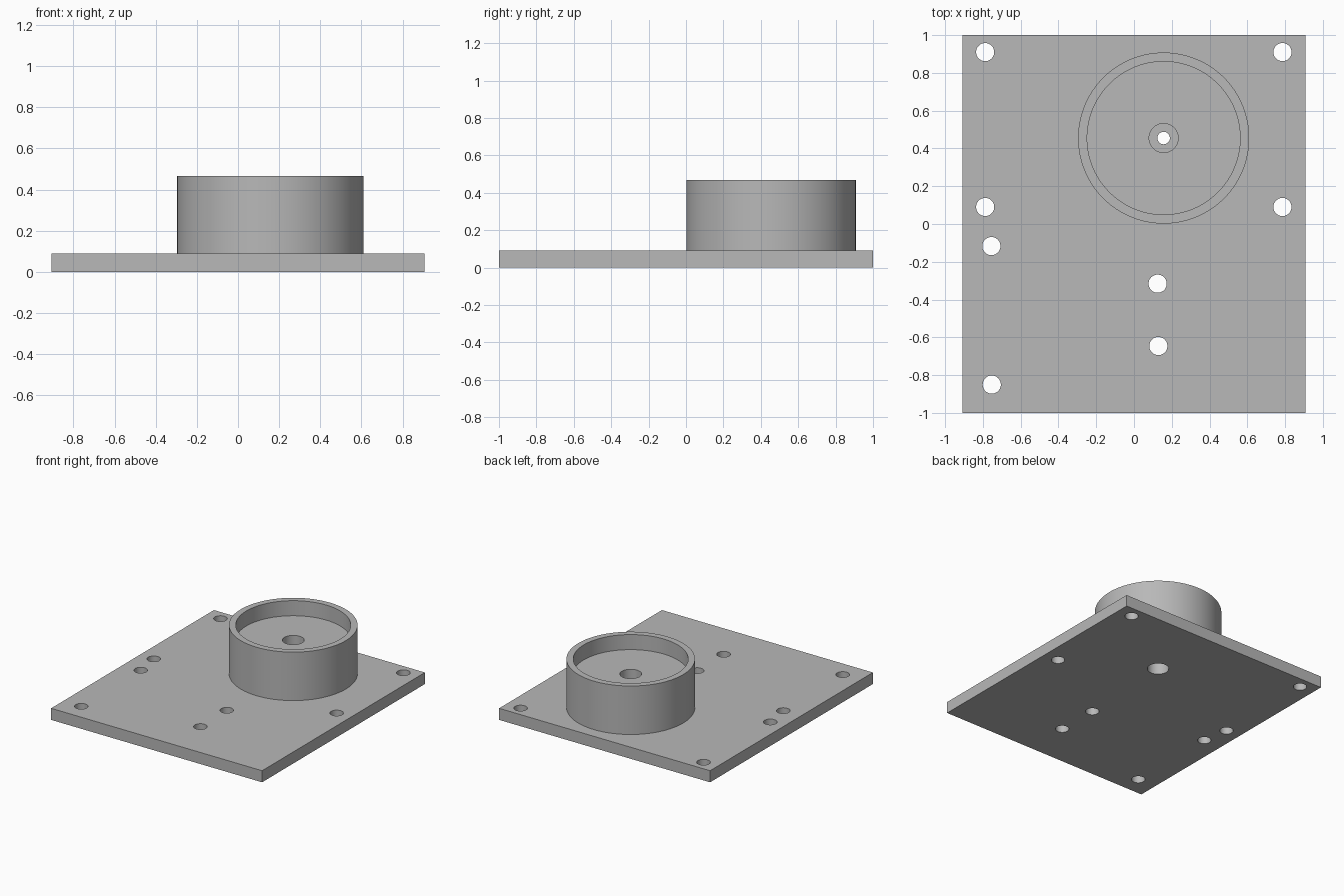
import bpy, math

if "Cube" in bpy.data.objects:
    bpy.data.objects.remove(bpy.data.objects["Cube"])

grey = bpy.data.materials.new("plain grey")
grey.diffuse_color = (0.48, 0.48, 0.48, 1)
grey.use_nodes = True
grey.node_tree.nodes["Principled BSDF"].inputs["Base Color"].default_value = grey.diffuse_color

PLATE_TOP, RIM_TOP, POCKET_FLOOR = 0.09, 0.467, 0.35
CX, CY = 0.157, 0.455


def cylinder(name, x, y, r, z0, z1, sides=96):
    bpy.ops.mesh.primitive_cylinder_add(vertices=sides, radius=r, depth=z1 - z0,
                                        location=(x, y, (z0 + z1) / 2))
    ob = bpy.context.object
    ob.name = name
    ob.data.materials.append(grey)
    return ob


def combine(target, tool, operation):
    """Apply a boolean to the target and remove the tool."""
    bpy.ops.object.select_all(action='DESELECT')
    bpy.context.view_layer.objects.active = target
    target.select_set(True)
    mod = target.modifiers.new("bool", 'BOOLEAN')
    mod.operation, mod.solver, mod.object = operation, 'EXACT', tool
    bpy.ops.object.modifier_apply(modifier=mod.name)
    bpy.data.objects.remove(tool, do_unlink=True)


# Base plate
bpy.ops.mesh.primitive_cube_add(size=1, location=(0, 0, PLATE_TOP / 2))
plate = bpy.context.object
plate.name = "mounting_plate_with_cup"
plate.scale = (1.815, 2, PLATE_TOP)
bpy.ops.object.transform_apply(location=True, rotation=False, scale=True)
plate.data.materials.append(grey)

# Round cup with a shallow pocket
combine(plate, cylinder("cup", CX, CY, 0.453, 0.04, RIM_TOP, 128), 'UNION')
combine(plate, cylinder("pocket", CX, CY, 0.405, POCKET_FLOOR, 0.6, 128), 'DIFFERENCE')

# Central bore: wide from both ends, narrow through the web between
for r, z0, z1 in [(0.077, 0.26, 0.42), (0.077, -0.1, 0.17), (0.033, -0.1, 0.5)]:
    combine(plate, cylinder("bore", CX, CY, r, z0, z1, 48), 'DIFFERENCE')

# Screw holes
holes = [(x, y) for x in (-0.788, 0.786) for y in (0.91, 0.09)]
holes += [(-0.755, -0.117), (-0.753, -0.85), (0.125, -0.316), (0.129, -0.646)]
for x, y in holes:
    combine(plate, cylinder("screw_hole", x, y, 0.048, -0.1, 0.2, 48), 'DIFFERENCE')

bpy.ops.object.select_all(action='DESELECT')
plate.select_set(True)
bpy.context.view_layer.objects.active = plate
bpy.ops.object.shade_smooth_by_angle(angle=math.radians(30))
